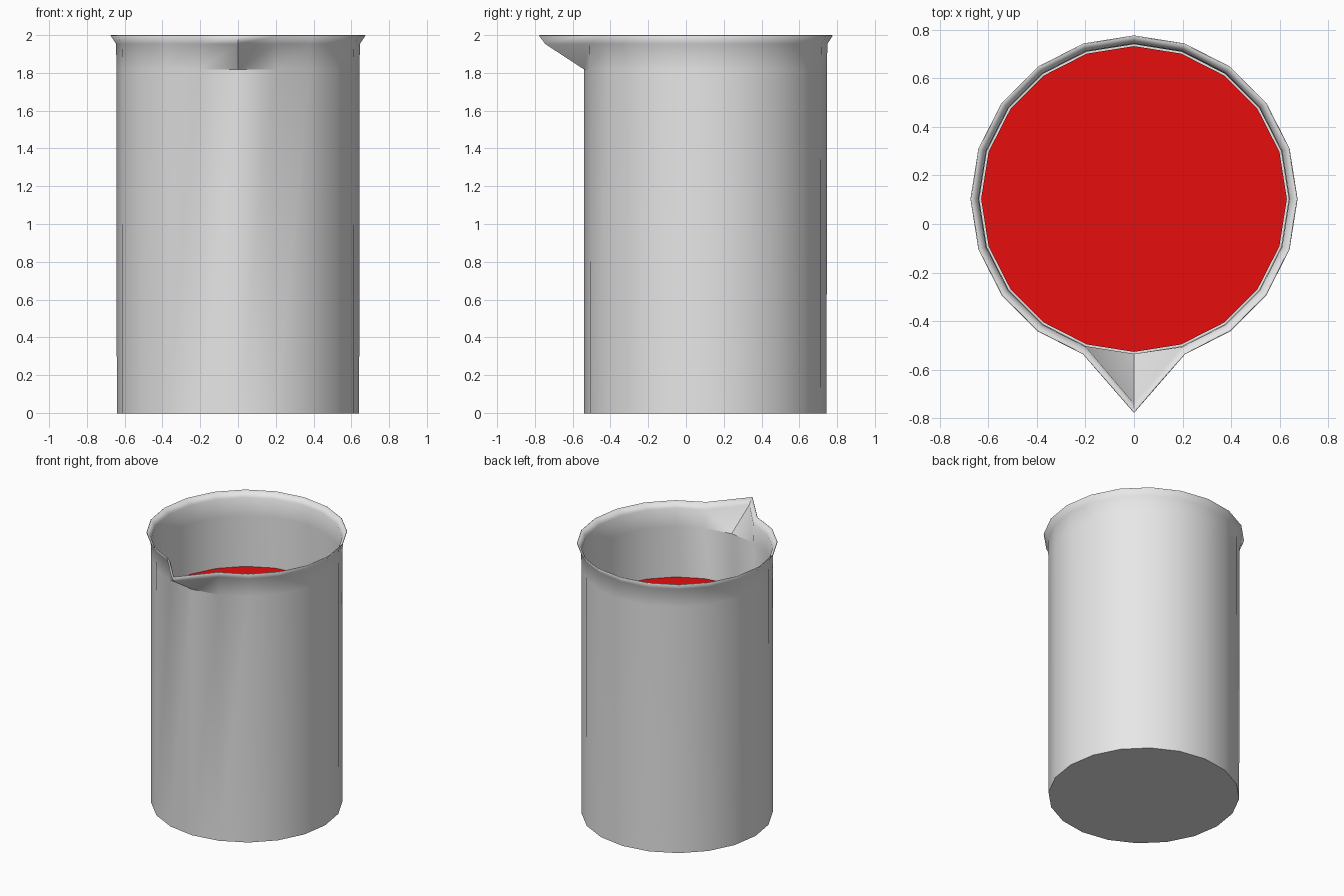
import bpy, bmesh, math

if "Cube" in bpy.data.objects:
    bpy.data.objects.remove(bpy.data.objects["Cube"])

SIDES = 20
CY = 0.103  # the round body sits behind centre; the spout reaches forward


def material(name, rgb):
    m = bpy.data.materials.new(name)
    m.diffuse_color = (*rgb, 1)
    m.use_nodes = True
    m.node_tree.nodes["Principled BSDF"].inputs["Base Color"].default_value = m.diffuse_color
    return m


def finish(bm, name, mat):
    bmesh.ops.recalc_face_normals(bm, faces=bm.faces[:])
    me = bpy.data.meshes.new(name)
    bm.to_mesh(me)
    bm.free()
    me.materials.append(mat)
    ob = bpy.data.objects.new(name, me)
    bpy.context.collection.objects.link(ob)
    bpy.ops.object.select_all(action='DESELECT')
    ob.select_set(True)
    bpy.context.view_layer.objects.active = ob
    bpy.ops.object.shade_smooth_by_angle(angle=math.radians(40))
    return ob


def lathe(rings, cap_top):
    """Rings are (radius, z, y of the front vertex or None)."""
    bm = bmesh.new()
    loops = []
    for r, z, tip in rings:
        loop = []
        for i in range(SIDES):
            a = 2 * math.pi * i / SIDES - math.pi / 2
            y = CY + r * math.sin(a)
            if i == 0 and tip is not None:
                y = tip
            loop.append(bm.verts.new((r * math.cos(a), y, z)))
        loops.append(loop)
    for a, b in zip(loops, loops[1:]):
        for i in range(SIDES):
            j = (i + 1) % SIDES
            bm.faces.new((a[i], a[j], b[j], b[i]))
    bm.faces.new(loops[0][::-1])
    if cap_top:
        bm.faces.new(loops[-1])
    return bm


glass = material("light_grey", (0.8, 0.8, 0.8))
red = material("red", (0.8, 0.004, 0.004))

# Beaker shell: straight wall, flared rim, front vertex pulled out as the spout
beaker = finish(lathe([(0.638, 0, None), (0.638, 1.82, None),
                       (0.641, 1.955, -0.74), (0.67, 2.0, -0.775)], False),
                "beaker", glass)
wall = beaker.modifiers.new("wall", 'SOLIDIFY')
wall.thickness = 0.005
wall.offset = -1

# Liquid filling the lower part
finish(lathe([(0.63, 0.01, None), (0.63, 1.45, None)], True), "liquid", red)
